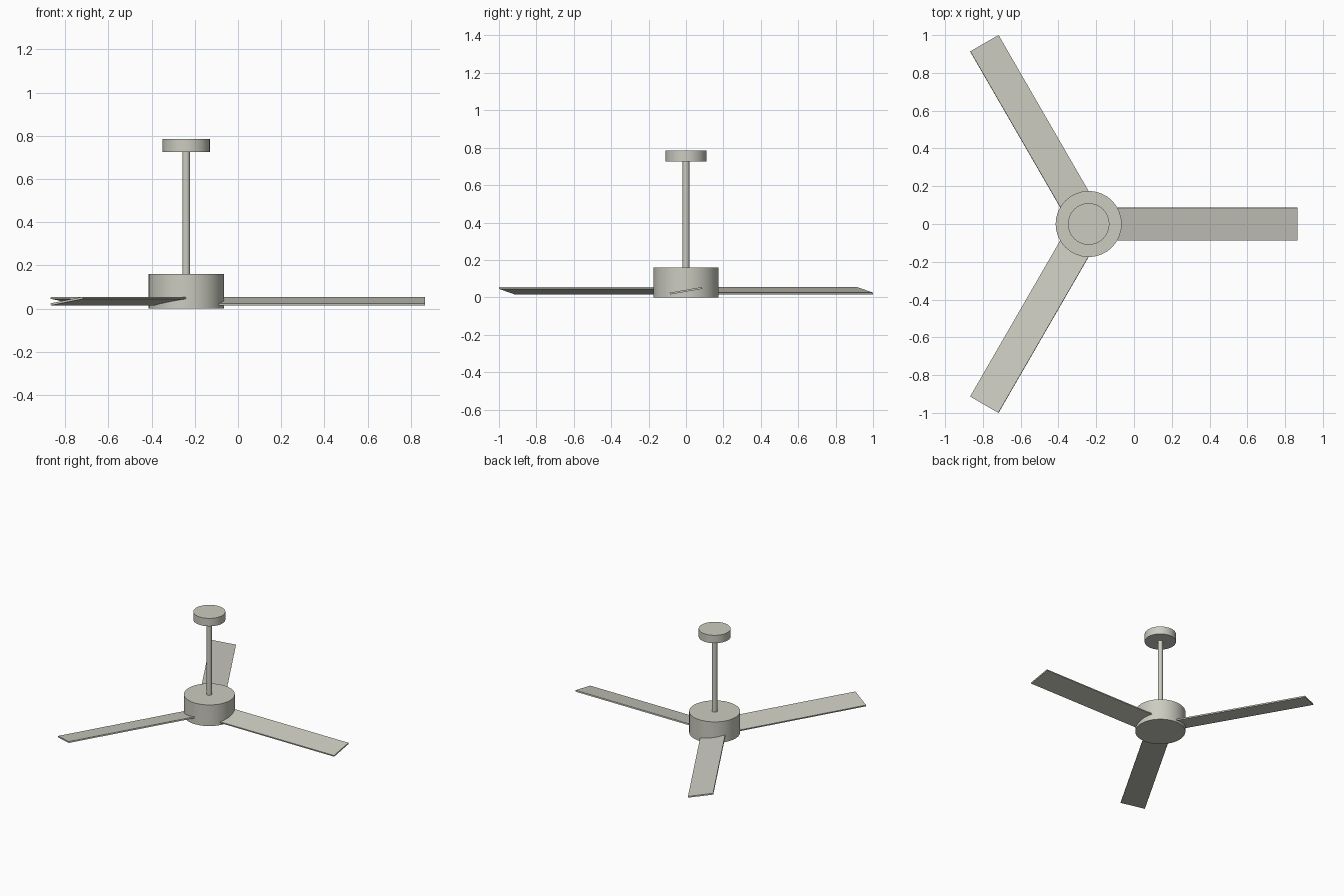
import bpy
import math
from mathutils import Matrix

cube = bpy.data.objects.get("Cube")
if cube:
    bpy.data.objects.remove(cube, do_unlink=True)

AXIS_X = -0.24

# Single warm grey finish
finish = bpy.data.materials.new("warm_grey")
finish.use_nodes = True
colour = (0.60, 0.60, 0.53, 1)
finish.diffuse_color = colour
finish.node_tree.nodes["Principled BSDF"].inputs["Base Color"].default_value = colour


def cylinder(name, radius, bottom, top, sides=32):
    bpy.ops.mesh.primitive_cylinder_add(
        vertices=sides, radius=radius, depth=top - bottom,
        location=(AXIS_X, 0, (bottom + top) / 2))
    obj = bpy.context.object
    obj.name = name
    bpy.ops.object.shade_smooth_by_angle(angle=math.radians(40))
    obj.data.materials.append(finish)


# Motor housing, down rod and ceiling canopy
cylinder("motor_housing", 0.175, 0, 0.16)
cylinder("down_rod", 0.018, 0.15, 0.735)
cylinder("ceiling_canopy", 0.11, 0.725, 0.785)


# Three pitched blades around the housing
def blade(index, inner=0.15, outer=1.105, width=0.175, thickness=0.01):
    bpy.ops.mesh.primitive_cube_add(size=1)
    obj = bpy.context.object
    obj.name = f"blade_{index + 1}"
    obj.data.transform(
        Matrix.Translation((AXIS_X, 0, 0.035))
        @ Matrix.Rotation(math.radians(120 * index), 4, "Z")
        @ Matrix.Translation(((inner + outer) / 2, 0, 0))
        @ Matrix.Rotation(math.radians(10), 4, "X")
        @ Matrix.Diagonal((outer - inner, width, thickness, 1)))
    obj.data.materials.append(finish)


for i in range(3):
    blade(i)
